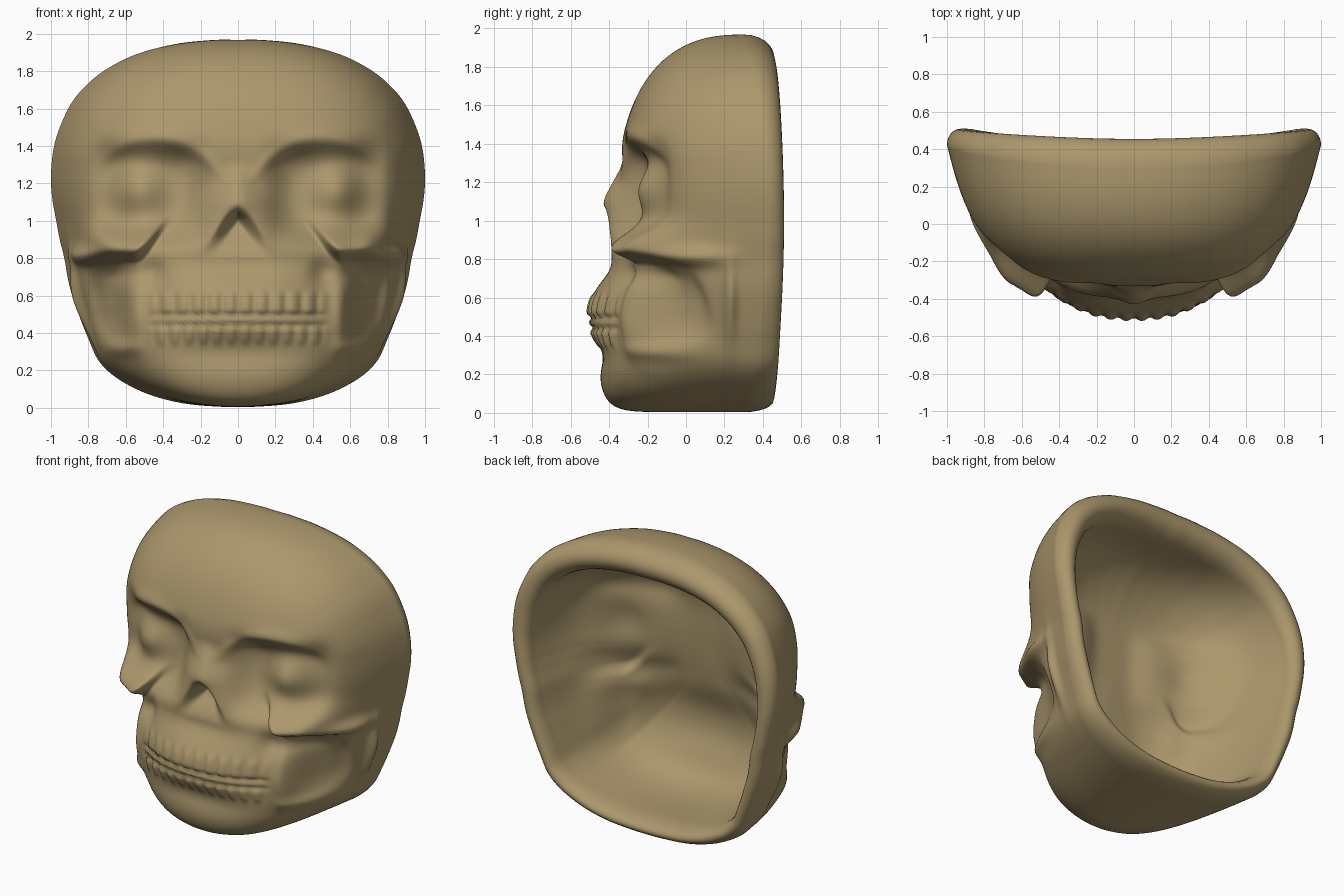
import bpy, bmesh, math
from math import sin, cos, pi, exp

if "Cube" in bpy.data.objects:
    bpy.data.objects.remove(bpy.data.objects["Cube"])

ANG, OUT, ROLL, INN = 320, 120, 12, 50     # mesh resolution
ZC = 1.0                                   # height of the polar centre
WALL = .12                                 # thickness of the face wall


def lerp_table(t, table):
    """Piecewise interpolation in a sorted list of (t, value)."""
    if t <= table[0][0]:
        return table[0][1]
    for (a, va), (b, vb) in zip(table, table[1:]):
        if t <= b:
            return va + (vb - va) * (t - a) / (b - a)
    return table[-1][1]


def soft(t, table, w):
    return sum(lerp_table(t + w * k / 3, table) for k in range(-3, 4)) / 7


def step(e0, e1, v):
    t = max(0.0, min(1.0, (v - e0) / (e1 - e0)))
    return t * t * (3 - 2 * t)


def blob(x, z, cx, cz, sx, sz, p=2):
    """Soft bump; higher p gives a flatter top and steeper edge."""
    return exp(-(abs((x - cx) / sx) ** p + abs((z - cz) / sz) ** p))


# Half outline of the mask seen from the front (x, z relative to centre)
outline = [(0, -.995), (.15, -.99), (.35, -.965), (.5, -.92), (.66, -.835), (.75, -.75),
           (.79, -.65), (.85, -.5), (.925, -.2), (.97, 0), (1, .2), (.98, .42),
           (.88, .65), (.75, .78), (.57, .88), (.4, .93), (.2, .96), (0, .965)]
RIM = [(math.atan2(z, x), math.hypot(x, z)) for x, z in outline]
FRONT = [(0, -.46), (.3, -.425), (.55, -.41), (.8, -.36), (1.0, -.335), (1.25, -.33),
         (1.4, -.365), (2, -.37)]
MOUTH = [(.3, 0), (.36, .35), (.4, .7), (.5, 1), (.6, .95), (.68, .6), (.75, .15), (.8, 0)]
NOSE = [(.74, 0), (.85, .04), (1.0, .08), (1.1, .1), (1.2, .055), (1.3, 0)]


def broad(x, z):
    """Large face forms as an offset in y (negative = forward), |x| symmetric."""
    d = .14 * blob(x, z, .47, 1.14, .28, .25, 5)            # eye socket
    d -= .115 * blob(x, z, .54, 1.16, .14, .15)             # eyeball swelling
    d -= .04 * blob(x, z, .25, .92, .14, .14)               # upper jaw beside the nose
    cut = .80 + .2 * (1 - step(.33, .56, x)) - .03 * step(.7, .85, x)
    d -= .145 * blob(x, 0, .6, 0, .22, 1, 4) * step(cut - .035, cut + .055, z) \
        * exp(-(max(0, z - .87) / .14) ** 2)                # cheekbone, cut off below
    d -= .03 * blob(x, z, .7, .88, .07, .07)
    d += .05 * blob(x, z, .62, .72, .11, .06)               # fold under the cheekbone
    d += .13 * blob(x, z, .71, .55, .1, .19, 3)             # hollow beside the jaw
    d += .04 * blob(x, z, .45, .72, .06, .08)
    d -= .04 * blob(x, z, .55, .5, .05, .2)                 # front edge of jaw branch
    d -= .05 * blob(x, z, .64, .32, .1, .045)               # jaw corner lip
    d -= .10 * soft(z, MOUTH, .04) * exp(-(x / .36) ** 2.5)  # mouth swelling
    d -= .015 * blob(x, z, 0, .18, .3, .1)                  # chin
    return d


def fine(x, z):
    """Sharper details: brow, nose, teeth."""
    zb = 1.44 - 1.4 * (x - .45) ** 2
    d = -.018 * exp(-((z - zb) / .05) ** 2) * step(.03, .2, x) * (1 - step(.62, .78, x))
    w = .085 + max(0, min(.12, (1.2 - z) * .45))
    d -= soft(z, NOSE, .03) * exp(-(x / w) ** 2)            # nasal bone
    half = max(0.0, .15 * (1.11 - z) / .25)                 # triangular nose opening
    d += .12 * (1 - step(half - .07, half + .03, x)) * step(.79, 1.0, z) \
        * (1 - step(1.0, 1.09, z))
    across = 1 - step(.42, .5, x)                           # width of the tooth rows
    for z0, z1, pitch in ((.5, .62, .085), (.34, .44, .075)):
        row = step(z0 - .01, z0 + .02, z) * (1 - step(z1 - .03, z1 + .02, z))
        groove = abs(cos(pi * x / pitch)) ** 3
        d += across * row * (.016 * groove - .01)
    d += across * .018 * (exp(-((z - .495) / .013) ** 2) + exp(-((z - .44) / .013) ** 2))
    return d


def ring_data(phi):
    s, c2 = sin(phi), cos(phi) ** 2
    ang = math.asin(max(-1, min(1, s)))
    R = sum(lerp_table(a if abs(a) <= pi / 2 else math.copysign(pi, a) - a, RIM)
            for a in (ang - .05, ang - .02, ang, ang + .02, ang + .05)) / 5
    y0 = .30 + .13 * c2                                     # depth of widest line
    yb = .455 + .055 * c2                                   # back of the rolled rim
    T = .12 + .1 * max(0, s)                                # rim thickness
    n = 2.5 + .7 * c2 + 8 * max(0, -s) ** 8                 # squareness of section
    return R, y0, yb, T, n, .2 * c2                         # last: taper to the front


def dome(a, n):
    k = (sin(a) ** n + max(0, cos(a)) ** n) ** (1 / n)
    return sin(a) / k, max(0, cos(a)) / k


def outer_point(phi, a):
    R, y0, yb, T, n, taper = ring_data(phi)
    q, c = dome(a, n)
    r = R * q * (1 - taper * c)
    x, z = r * cos(phi), ZC + r * sin(phi)
    ax = abs(x)
    y = y0 * (1 - c) + soft(z, FRONT, .06) * c
    y += (broad(ax, z) + fine(ax, z)) * step(.15, .6, c)
    # cheek arch and ring running back along the side of the head
    if ax > .6:
        arch = .05 * blob(y, z, .03, .81, .18, .05) + .04 * blob(y, z, .23, .58, .035, .2)
        x += math.copysign(arch * step(.6, .7, ax), x)
    return x, y, z


def roll_point(phi, t):
    R, y0, yb, T, n, taper = ring_data(phi)
    r = R - T * (1 - cos(t)) / 2
    return r * cos(phi), y0 + (yb - y0) * sin(t), ZC + r * sin(phi)


def inner_point(phi, a):
    R, y0, yb, T, n, taper = ring_data(phi)
    q, c = dome(a, min(n, 4))
    r = (R - T) * q * (1 - taper * c)
    x, z = r * cos(phi), ZC + r * sin(phi)
    y = y0 * (1 - c) + (soft(z, FRONT, .1) + WALL) * c
    return x, y + .35 * broad(abs(x), z) * step(.2, .8, c), z


# Build the shell as rings: face outside, rolled rim, hollow inside
bm = bmesh.new()
phis = [2 * pi * i / ANG for i in range(ANG)]
rings = []
for j in range(1, OUT + 1):
    rings.append([bm.verts.new(outer_point(p, j / OUT * pi / 2)) for p in phis])
for j in range(1, ROLL + 1):
    rings.append([bm.verts.new(roll_point(p, j / ROLL * pi)) for p in phis])
for j in range(INN - 1, 0, -1):
    rings.append([bm.verts.new(inner_point(p, j / INN * pi / 2)) for p in phis])
for ra, rb in zip(rings, rings[1:]):
    for i in range(ANG):
        k = (i + 1) % ANG
        bm.faces.new((ra[i], ra[k], rb[k], rb[i]))
for ring, fn in ((rings[0], outer_point), (rings[-1], inner_point)):
    tip = bm.verts.new(fn(0.0, 0.0))
    for i in range(ANG):
        bm.faces.new((ring[i], ring[(i + 1) % ANG], tip))
bmesh.ops.recalc_face_normals(bm, faces=bm.faces[:])
for f in bm.faces:
    f.smooth = True

mesh = bpy.data.meshes.new("skull_mask")
bm.to_mesh(mesh)
bm.free()
mask = bpy.data.objects.new("skull_mask", mesh)
bpy.context.collection.objects.link(mask)

# Aged bone colour
bone = bpy.data.materials.new("aged bone")
bone.diffuse_color = (.41, .31, .15, 1)
bone.use_nodes = True
bone.node_tree.nodes["Principled BSDF"].inputs["Base Color"].default_value = bone.diffuse_color
mesh.materials.append(bone)
